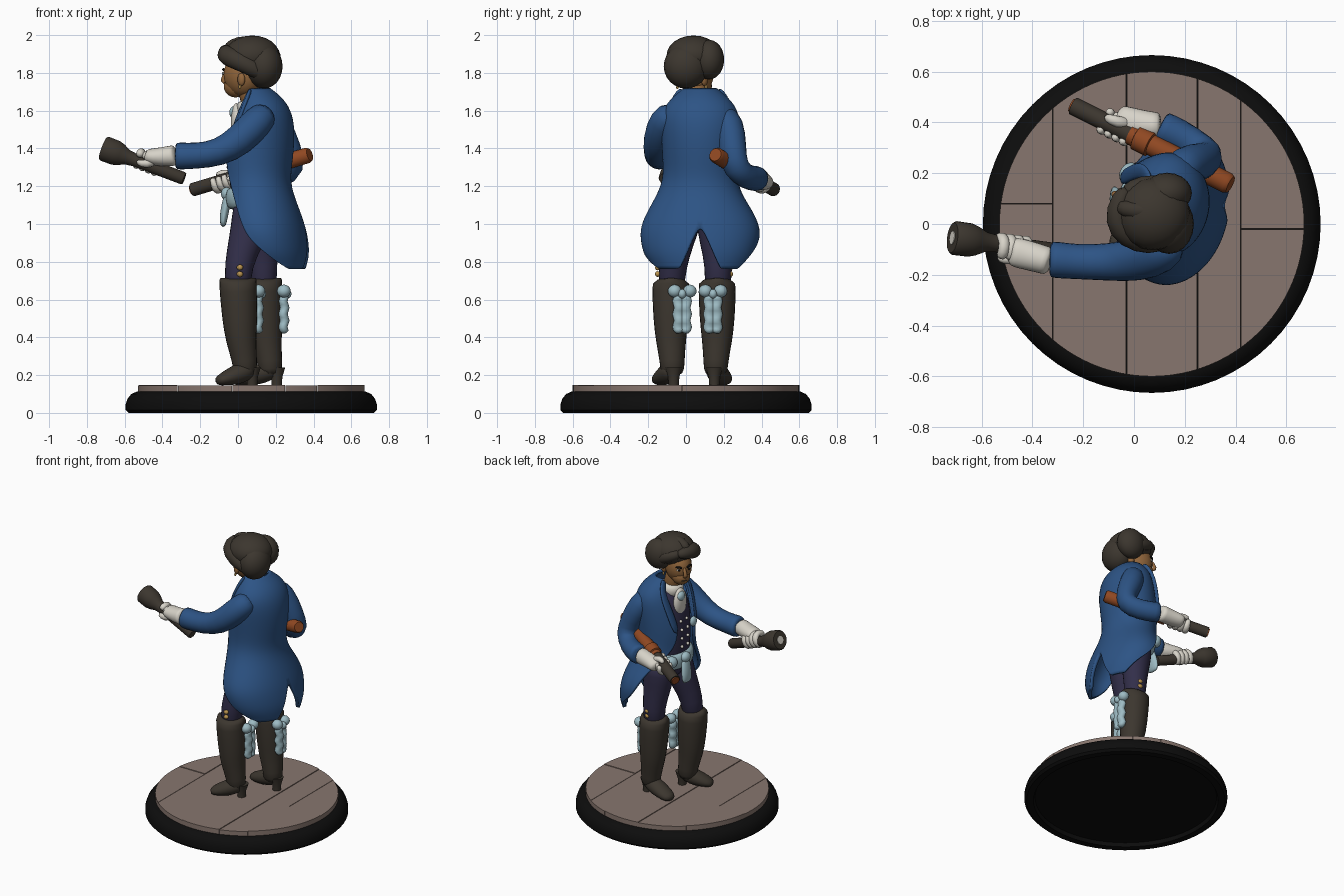
import bpy, bmesh, math
from mathutils import Vector, Matrix

cube = bpy.data.objects.get("Cube")
if cube:
    bpy.data.objects.remove(cube)


def material(name, *rgb):
    m = bpy.data.materials.new(name)
    m.use_nodes = True
    m.diffuse_color = (*rgb, 1)
    bsdf = next(n for n in m.node_tree.nodes if n.type == 'BSDF_PRINCIPLED')
    bsdf.inputs['Base Color'].default_value = (*rgb, 1)
    bsdf.inputs['Roughness'].default_value = .8
    return m


BLUE = material("coat blue", .026, .088, .235)
BROWN = material("dark brown", .045, .037, .028)
NAVY = material("trouser navy", .032, .028, .068)
SKIN = material("skin", .29, .135, .045)
WHITE = material("off white", .68, .65, .58)
PALE = material("pale blue", .34, .5, .55)
ORANGE = material("orange wood", .28, .065, .016)
WOOD = material("plank wood", .245, .182, .157)
BLACK = material("black", .004, .004, .004)
GOLD = material("gold", .5, .3, .08)


def finish(bm, name, mat, sub=0):
    bmesh.ops.recalc_face_normals(bm, faces=bm.faces)
    for f in bm.faces:
        f.smooth = True
    for e in bm.edges:
        e.smooth = sub > 0 or e.calc_face_angle(0) < .7
    me = bpy.data.meshes.new(name)
    bm.to_mesh(me)
    bm.free()
    me.materials.append(mat)
    ob = bpy.data.objects.new(name, me)
    bpy.context.collection.objects.link(ob)
    if sub:
        ob.modifiers.new("Subdivision", 'SUBSURF').levels = sub
        ob.modifiers[-1].render_levels = sub
    return ob


def ball(name, loc, size, mat, turn=0):
    bm = bmesh.new()
    mtx = Matrix.Translation(loc) @ Matrix.Rotation(turn, 4, 'Z') @ Matrix.Diagonal((*size, 1))
    bmesh.ops.create_uvsphere(bm, u_segments=20, v_segments=12, radius=1, matrix=mtx)
    return finish(bm, name, mat)


def tube(name, path, mat, n=12, sub=1):
    """Loft ellipses along a path of (x, y, z, side radius[, other radius])."""
    bm, rings = bmesh.new(), []
    pts = [Vector(p[:3]) for p in path]
    whole = (pts[-1] - pts[0]).normalized()
    ref = Vector((1, 0, 0)) if abs(whole.z) > .75 else Vector((0, 0, 1))
    for i, p in enumerate(path):
        t = (pts[min(i + 1, len(pts) - 1)] - pts[max(i - 1, 0)]).normalized()
        side = t.cross(ref).normalized()
        up = side.cross(t)
        rings.append([bm.verts.new(pts[i] + side * p[3] * math.cos(k * math.tau / n)
                                   + up * p[-1] * math.sin(k * math.tau / n)) for k in range(n)])
    for a, b in zip(rings, rings[1:]):
        for k in range(n):
            bm.faces.new((a[k], a[(k + 1) % n], b[(k + 1) % n], b[k]))
    bm.faces.new(rings[0])
    bm.faces.new(rings[-1])
    return finish(bm, name, mat, sub)


def rod(name, a, b, steps, mat):
    a, b = Vector(a), Vector(b)
    return tube(name, [(*a.lerp(b, t), r) for t, r in steps], mat, 24, 0)


# Round base with a recessed underside
bm, rings = bmesh.new(), []
for r, z in ((0, .025), (.595, .025), (.605, 0), (.65, 0), (.665, .015), (.665, .045), (.655, .075), (.635, .1), (.605, .113), (0, .113)):
    rings.append([bm.verts.new((.07 + r * math.cos(k * math.tau / 64), r * math.sin(k * math.tau / 64), z)) for k in range(64)])
for a, b in zip(rings, rings[1:]):
    for k in range(64):
        bm.faces.new((a[k], a[(k + 1) % 64], b[(k + 1) % 64], b[k]))
bmesh.ops.remove_doubles(bm, verts=bm.verts, dist=.0001)
finish(bm, "base_rim", BLACK)

# Plank floor cut from a disc
for i, (x0, x1, y0, y1) in enumerate(((-1, -.32, -1, .08), (-1, -.32, .08, 1), (-.32, -.03, -1, 1),
                                      (-.03, .25, -1, 1), (.25, .42, -1, 1), (.42, 1, -1, -.02), (.42, 1, -.02, 1))):
    bm = bmesh.new()
    bmesh.ops.create_circle(bm, cap_ends=True, segments=96, radius=.6, matrix=Matrix.Translation((.07, 0, .108)))
    for co, no in (((x0 + .0015, 0, 0), (-1, 0, 0)), ((x1 - .0015, 0, 0), (1, 0, 0)),
                   ((0, y0 + .0015, 0), (0, -1, 0)), ((0, y1 - .0015, 0), (0, 1, 0))):
        bmesh.ops.bisect_plane(bm, geom=bm.verts[:] + bm.edges[:] + bm.faces[:], plane_co=co, plane_no=no, clear_outer=True)
    up = bmesh.ops.extrude_face_region(bm, geom=bm.faces[:])
    bmesh.ops.translate(bm, verts=[v for v in up['geom'] if isinstance(v, bmesh.types.BMVert)], vec=(0, 0, .037 + .003 * (i % 2)))
    finish(bm, "floor_plank", WOOD)

# Legs, boots and calf ribbons
for side, kx, ky, hip, toe, heel, by in (("left", 0, -.08, (.08, -.01), (-.115, -.15), (.075, -.065), -.02),
                                         ("right", .135, .165, (.11, .15), (-.03, .205), (.205, .15), .143)):
    tube(side + "_thigh", [(*hip, 1.12, .1, .11), (*hip, 1.04, .105, .115),
                           ((hip[0] + kx) / 2, (hip[1] + ky) / 2, .9, .088, .095),
                           (kx, ky + .01, .78, .075), (kx, ky, .64, .075)], NAVY)
    ax, ay = (heel[0] + kx) / 2, (heel[1] + ky) / 2
    tube(side + "_boot_shaft", [(kx, ky, .66, .08), (kx, ky, .72, .088), (kx, ky, .715, .104), (kx, ky, .66, .103),
                                (kx + .01, ky, .5, .098), (kx + .015, ky, .38, .083),
                                (ax, ay, .27, .067), (ax, ay, .19, .066)], BROWN)
    h, t = Vector((*heel, .235)), Vector((*toe, .165))
    m = h.lerp(t, .45)
    tube(side + "_boot_foot", [(*h, .045, .04), (*h.lerp(t, .2), .06, .055), (m.x, m.y, .2, .062, .056),
                               (*h.lerp(t, .8), .06, .036), (*t, .034, .022)], BROWN)
    rod(side + "_boot_heel", (*heel, .24), (*heel, .143), ((0, .045), (.5, .03), (1, .027)), BROWN)
    bx = kx + .108
    for s in (-1, 1):
        ball(side + "_ribbon_loop", (bx, by + s * .04, .645), (.036, .036, .034), PALE, s * .5)
        tube(side + "_ribbon_tail", [(bx + .014 * (-1) ** i, by + s * (.012 + .014 * (i % 2)), .625 - .034 * i,
                                      .024 + .012 * (i % 2), .026) for i in range(7)], PALE)
    ball(side + "_ribbon_knot", (bx + .015, by, .63), (.025, .022, .025), PALE)
    out = -1 if side == "left" else 1
    for z in (.735, .77):
        ball(side + "_knee_button", (kx + .01, ky + out * .07, z), (.017, .014, .015), GOLD)

# Waistcoat, sash and shirt
tube("waistcoat", [(.09, .07, .98, .14, .1), (.1, .07, 1.1, .17, .14), (.1, .07, 1.22, .165, .145),
                   (.1, .07, 1.35, .175, .155), (.12, .07, 1.5, .18, .15), (.125, .07, 1.59, .15, .12),
                   (.11, .07, 1.65, .07, .06)], NAVY, 16)
tube("waist_sash", [(.1, .07, 1.07, .16, .14), (.1, .07, 1.09, .188, .164), (.1, .07, 1.14, .195, .172),
                    (.1, .07, 1.18, .188, .166), (.1, .07, 1.2, .16, .14)], PALE, 16)
tube("sash_end", [(-.05, .08, 1.17, .03, .02), (-.06, .09, 1.12, .045, .024), (-.075, .1, 1.05, .05, .024),
                  (-.08, .1, .98, .055, .016)], PALE)
ball("sash_knot", (-.06, .09, 1.16), (.03, .04, .035), PALE)
ball("sash_loop", (-.02, .2, 1.15), (.035, .045, .04), PALE, -.6)
ball("shirt_frill", (-.008, .08, 1.54), (.03, .062, .1), WHITE)
tube("shirt_collar", [(.09, .065, 1.57, .09), (.065, .06, 1.63, .08), (.06, .06, 1.665, .074)], WHITE)
ball("cravat", (-.02, .09, 1.59), (.026, .036, .034), PALE)
for z in (1.24, 1.3, 1.36, 1.42):
    for y in (.05, .115):
        ball("waistcoat_button", (-.05 + max(0, z - 1.35) * .15, y, z), (.01, .011, .011), WHITE)
ball("breast_ribbon", (-.055, -.005, 1.38), (.02, .03, .035), PALE)

# Cutaway tailcoat: z, centre x, depth, half width, front opening, back vent
rows = ((1.71, .09, .075, .082, 70, 0), (1.665, .115, .11, .14, 52, 0), (1.6, .13, .142, .195, 38, 0),
        (1.5, .125, .168, .2, 31, 0), (1.35, .105, .178, .19, 24, 0), (1.22, .1, .162, .185, 38, 0),
        (1.1, .12, .185, .25, 52, 0), (1.0, .135, .207, .305, 62, 0), (.92, .145, .215, .31, 72, 7),
        (.84, .15, .22, .3, 96, 14), (.765, .15, .21, .26, 125, 24))
bm = bmesh.new()
for s in (-1, 1):
    grid = []
    for z, cx, rx, ry, front, vent in rows:
        line = []
        if s > 0 and z < 1.2:
            front = min(front + 22, 132)
        for k in range(11):
            a = math.radians(front + (180 - vent - front) * k / 10)
            y = ry * s * math.sin(a)
            line.append(bm.verts.new((cx - rx * math.cos(a) + .06 * y, .075 + y, z)))
        grid.append(line)
    for a, b in zip(grid, grid[1:]):
        for k in range(10):
            bm.faces.new((a[k], a[k + 1], b[k + 1], b[k]))
bmesh.ops.remove_doubles(bm, verts=bm.verts, dist=.0005)
coat = finish(bm, "tailcoat", BLUE, 2)
solid = coat.modifiers.new("Thickness", 'SOLIDIFY')
solid.thickness, solid.offset = .022, 0

# Turned lapels beside the front opening
for s in (-1, 1):
    tube("lapel", [(cx - rx * math.cos(math.radians(f + 8)) - .008,
                    .075 + s * ry * math.sin(math.radians(f + 8)), z, .034, .014)
                   for z, cx, rx, ry, f, v in rows[:5]], BLUE, 8)

# Sleeves
tube("left_sleeve", [(.16, -.06, 1.595, .07), (.11, -.115, 1.55, .09), (.01, -.145, 1.44, .088), (-.1, -.15, 1.375, .076),
                     (-.22, -.15, 1.36, .07), (-.315, -.14, 1.36, .076), (-.335, -.14, 1.36, .072)], BLUE)
tube("right_sleeve", [(.16, .18, 1.595, .07), (.2, .235, 1.53, .082), (.265, .245, 1.4, .077), (.295, .26, 1.29, .075),
                      (.22, .325, 1.245, .07), (.12, .375, 1.24, .07), (.1, .385, 1.24, .066)], BLUE)


# Gloved hands wrapped around what they hold
def glove(side, wrist, grip, axis):
    wrist, grip, axis = Vector(wrist), Vector(grip), Vector(axis).normalized()
    palm = wrist - grip
    palm = (palm - axis * palm.dot(axis)).normalized()
    across = axis.cross(palm)
    tube(side + "_glove_palm", [(*(wrist + (wrist - grip) * .2), .056), (*wrist, .058),
                                (*wrist.lerp(grip + palm * .03, .5), .06, .052),
                                (*(grip + palm * .035), .062, .045), (*(grip + palm * .035 + axis * .03), .05, .035)], WHITE)
    for i in range(4):
        base = grip + axis * (.055 - .034 * i)
        arc = [math.radians(-50 + 50 * j) for j in range(6)]
        tube(side + "_finger", [(*(base + (palm * math.cos(a) + across * math.sin(a)) * .045), .024) for a in arc], WHITE, 8)
    tube(side + "_thumb", [(*(grip + palm * .04 - axis * .04), .03), (*(grip - across * .05), .025),
                           (*(grip - across * .045 + axis * .06), .017)], WHITE, 8)


glove("left", (-.35, -.142, 1.36), (-.475, -.098, 1.325), (-.41, .05, .16))
glove("right", (.08, .385, 1.24), (-.065, .38, 1.232), (-.6, .305, -.18))

# Flared torch in the left hand, with a pale lens
tail, tip = (-.285, -.112, 1.24), (-.715, -.054, 1.402)
rod("torch_body", tail, tip, ((0, .03), (.02, .034), (.6, .034), (.7, .04), (.78, .058), (.84, .066), (.98, .067), (1, .06)), BROWN)
rod("torch_lens", tail, tip, ((.99, .027), (1.006, .027)), WHITE)

# Two-part spyglass in the right hand
eye, end = (.38, .155, 1.367), (-.245, .468, 1.18)
rod("spyglass_case", eye, end, ((0, .034), (.02, .042), (.5, .042), (.505, .05), (.59, .05), (.595, .04), (.63, .04)), ORANGE)
rod("spyglass_barrel", eye, end, ((.62, .036), (.99, .036)), BROWN)
rod("spyglass_end", eye, end, ((.98, .028), (1, .028)), ORANGE)

# Head, turned toward the model's front right
forward, left = Vector((-.84, .54, 0)), Vector((-.54, -.84, 0))
turn = math.atan2(forward.y, forward.x)


def at(u, v, w):
    return Vector((.025, .052, 1.785)) + forward * u + left * v + Vector((0, 0, w))


tube("neck", [(.08, .06, 1.6, .06), (.06, .055, 1.7, .058), (.04, .05, 1.78, .06)], SKIN)
ball("face", at(0, 0, .005), (.108, .086, .115), SKIN, turn)
ball("jaw", at(.045, 0, -.055), (.064, .06, .06), SKIN, turn)
tube("nose", [(*at(.1, 0, .03), .01), (*at(.118, 0, -.005), .013), (*at(.126, 0, -.028), .017), (*at(.1, 0, -.042), .012)], SKIN, 8)
ball("mouth", at(.101, 0, -.066), (.009, .024, .005), BROWN, turn)
for s in (-1, 1):
    ball("eye", at(.094, s * .036, .012), (.008, .016, .007), WHITE, turn)
    ball("pupil", at(.1, s * .036, .012), (.005, .009, .008), BLACK, turn)
    tube("eyebrow", [(*at(.107, s * .014, .025), .007), (*at(.099, s * .036, .035), .01), (*at(.085, s * .058, .032), .006)], BLACK, 6)
    ball("ear", at(-.045, s * .084, -.02), (.022, .016, .034), SKIN, turn)
    ball("earring", at(-.04, s * .09, -.06), (.007, .007, .011), GOLD)

# Swept-up hair with rolled locks
ball("hair_crown", (.075, .04, 1.892), (.145, .143, .106), BROWN)
ball("hair_back_left", (.138, 0, 1.835), (.098, .118, .118), BROWN)
ball("hair_back_right", (.13, .122, 1.87), (.098, .08, .105), BROWN)
tube("hair_roll_left", [(-.025, .15, 1.91, .03), (-.075, .06, 1.91, .046), (-.062, -.02, 1.89, .055),
                        (.02, -.068, 1.86, .055), (.1, -.075, 1.81, .045), (.185, -.03, 1.775, .03)], BROWN)
tube("hair_roll_right", [(-.045, .12, 1.915, .032), (.03, .155, 1.885, .042), (.12, .155, 1.85, .045), (.18, .09, 1.82, .035)], BROWN)
tube("hair_roll_top", [(-.07, .07, 1.925, .03), (.0, .05, 1.96, .04), (.1, .05, 1.965, .035), (.19, .06, 1.9, .035)], BROWN)
